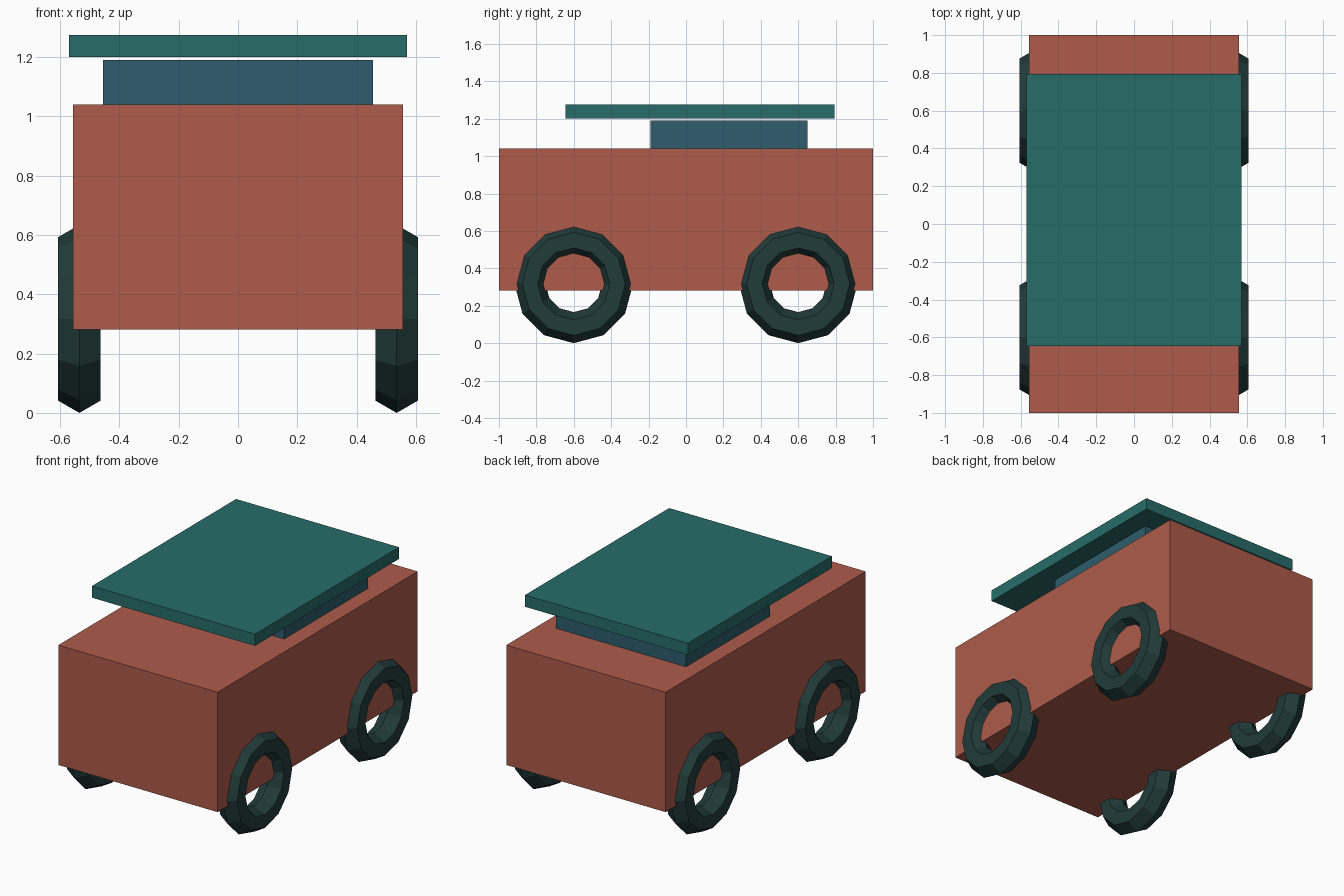
import bpy
from math import radians

if "Cube" in bpy.data.objects:
    bpy.data.objects.remove(bpy.data.objects["Cube"])


def material(name, rgb):
    mat = bpy.data.materials.new(name)
    mat.diffuse_color = (*rgb, 1)
    mat.use_nodes = True
    mat.node_tree.nodes["Principled BSDF"].inputs["Base Color"].default_value = mat.diffuse_color
    return mat


RED = material("red_paint", (0.42, 0.105, 0.07))
TEAL = material("teal_roof", (0.02, 0.15, 0.14))
BLUE = material("blue_glass", (0.027, 0.11, 0.15))
RUBBER = material("dark_rubber", (0.015, 0.045, 0.042))


def box(name, half_x, y0, y1, z0, z1, mat):
    bpy.ops.mesh.primitive_cube_add(size=1, location=(0, (y0 + y1) / 2, (z0 + z1) / 2))
    obj = bpy.context.object
    obj.name = name
    obj.scale = (2 * half_x, y1 - y0, z1 - z0)
    bpy.ops.object.transform_apply(location=False, rotation=False, scale=True)
    obj.data.materials.append(mat)


def wheel(name, x, y):
    bpy.ops.mesh.primitive_torus_add(
        major_segments=12, minor_segments=6, major_radius=0.234, minor_radius=0.083,
        location=(x, y, 0.317), rotation=(0, radians(90), 0))
    obj = bpy.context.object
    obj.name = name
    obj.data.materials.append(RUBBER)


# Car body, window block and overhanging roof panel
box("body", 0.557, -1, 1, 0.282, 1.04, RED)
box("cabin", 0.456, -0.19, 0.65, 1.04, 1.19, BLUE)
box("roof", 0.57, -0.645, 0.795, 1.201, 1.275, TEAL)

# Four low-poly tyres
for end, y in (("front", -0.6), ("rear", 0.6)):
    for side, x in (("left", -0.535), ("right", 0.535)):
        wheel(f"{end}_{side}_wheel", x, y)
